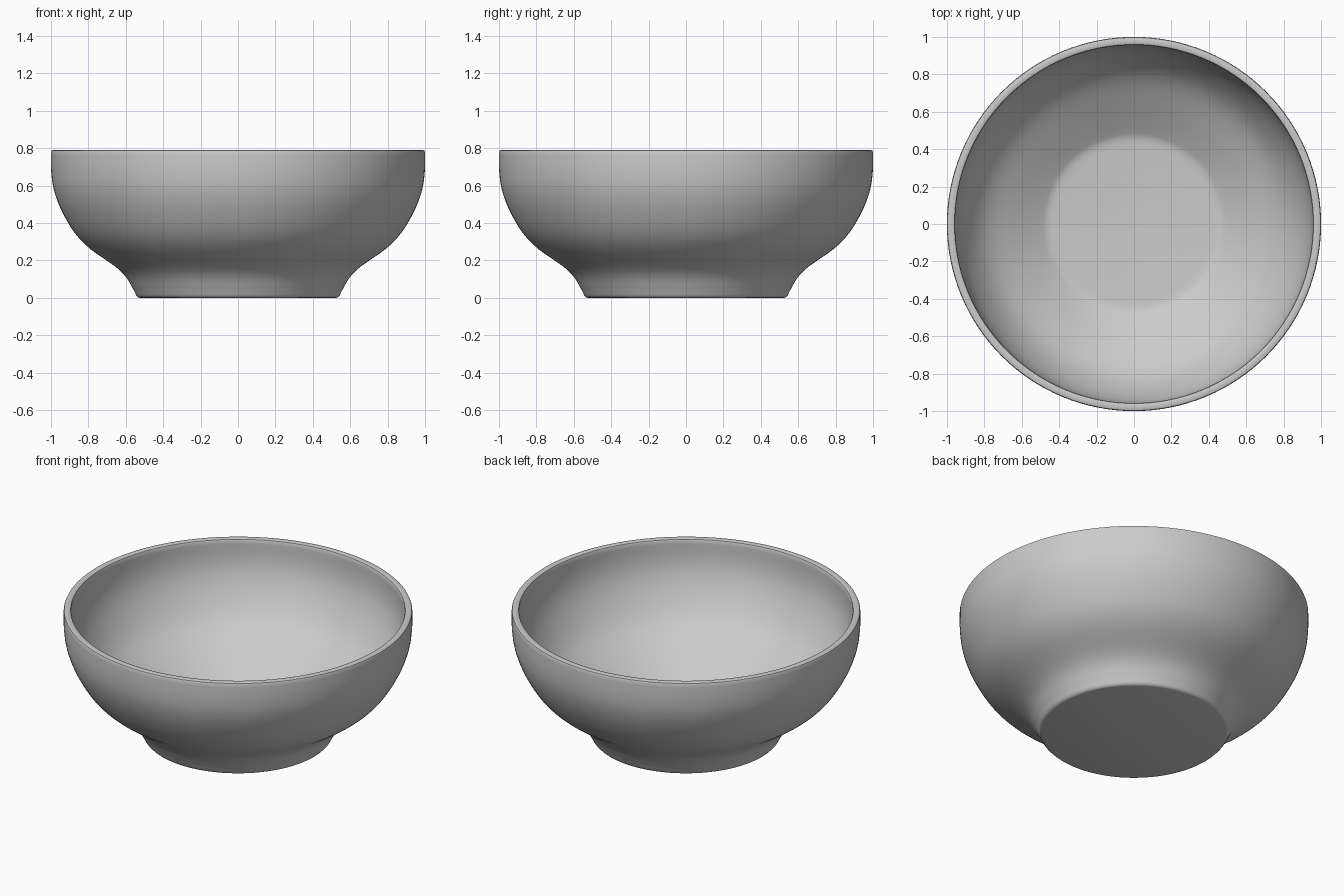
import bpy, bmesh, math
from mathutils import Vector

if "Cube" in bpy.data.objects:
    bpy.data.objects.remove(bpy.data.objects["Cube"])

SEGMENTS = 128


def smooth_path(points, steps=5):
    """Catmull-Rom interpolation of (radius, height) points."""
    p = [Vector(q) for q in points]
    p = [2 * p[0] - p[1]] + p + [2 * p[-1] - p[-2]]
    out = []
    for a, b, c, d in zip(p, p[1:], p[2:], p[3:]):
        for i in range(steps):
            t = i / steps
            out.append(0.5 * (2 * b + (c - a) * t + (2 * a - 5 * b + 4 * c - d) * t**2
                              + (3 * b - a - 3 * c + d) * t**3))
    return out + [p[-2]]


def lathe(name, profile):
    """Revolve a profile about z; first and last points become flat caps."""
    bm = bmesh.new()
    rings = []
    for r, z in profile:
        rings.append([bm.verts.new((r * math.cos(a), r * math.sin(a), z))
                      for a in (2 * math.pi * i / SEGMENTS for i in range(SEGMENTS))])
    for lo, hi in zip(rings, rings[1:]):
        for i in range(SEGMENTS):
            j = (i + 1) % SEGMENTS
            bm.faces.new((lo[i], lo[j], hi[j], hi[i]))
    bm.faces.new(rings[0][::-1])
    bm.faces.new(rings[-1])
    bmesh.ops.recalc_face_normals(bm, faces=bm.faces)
    mesh = bpy.data.meshes.new(name)
    bm.to_mesh(mesh)
    bm.free()
    obj = bpy.data.objects.new(name, mesh)
    bpy.context.collection.objects.link(obj)
    bpy.context.view_layer.objects.active = obj
    obj.select_set(True)
    bpy.ops.object.shade_smooth_by_angle(angle=math.radians(35))
    return obj


# Outer wall: flared foot, waist, rounded belly, upright lip
outer = smooth_path([(0.543, 0.012), (0.565, 0.055), (0.602, 0.115), (0.66, 0.17),
                     (0.79, 0.262), (0.875, 0.35), (0.945, 0.47), (0.985, 0.58),
                     (0.999, 0.68), (1.0, 0.78)])
# Softened foot edge and slightly rounded rim
foot = [Vector((0.524, 0.0)), Vector((0.535, 0.003))]
rim = [Vector((0.997, 0.787)), Vector((0.99, 0.79)), Vector((0.967, 0.79)),
       Vector((0.96, 0.787))]
# Inner wall: rounded sides running down a shallow cone to a flat floor
inner = smooth_path([(0.957, 0.78), (0.956, 0.68), (0.942, 0.59), (0.905, 0.49),
                     (0.84, 0.38), (0.76, 0.297), (0.62, 0.201), (0.50, 0.125),
                     (0.46, 0.106), (0.42, 0.10)])

lathe("bowl", foot + outer + rim + inner)
